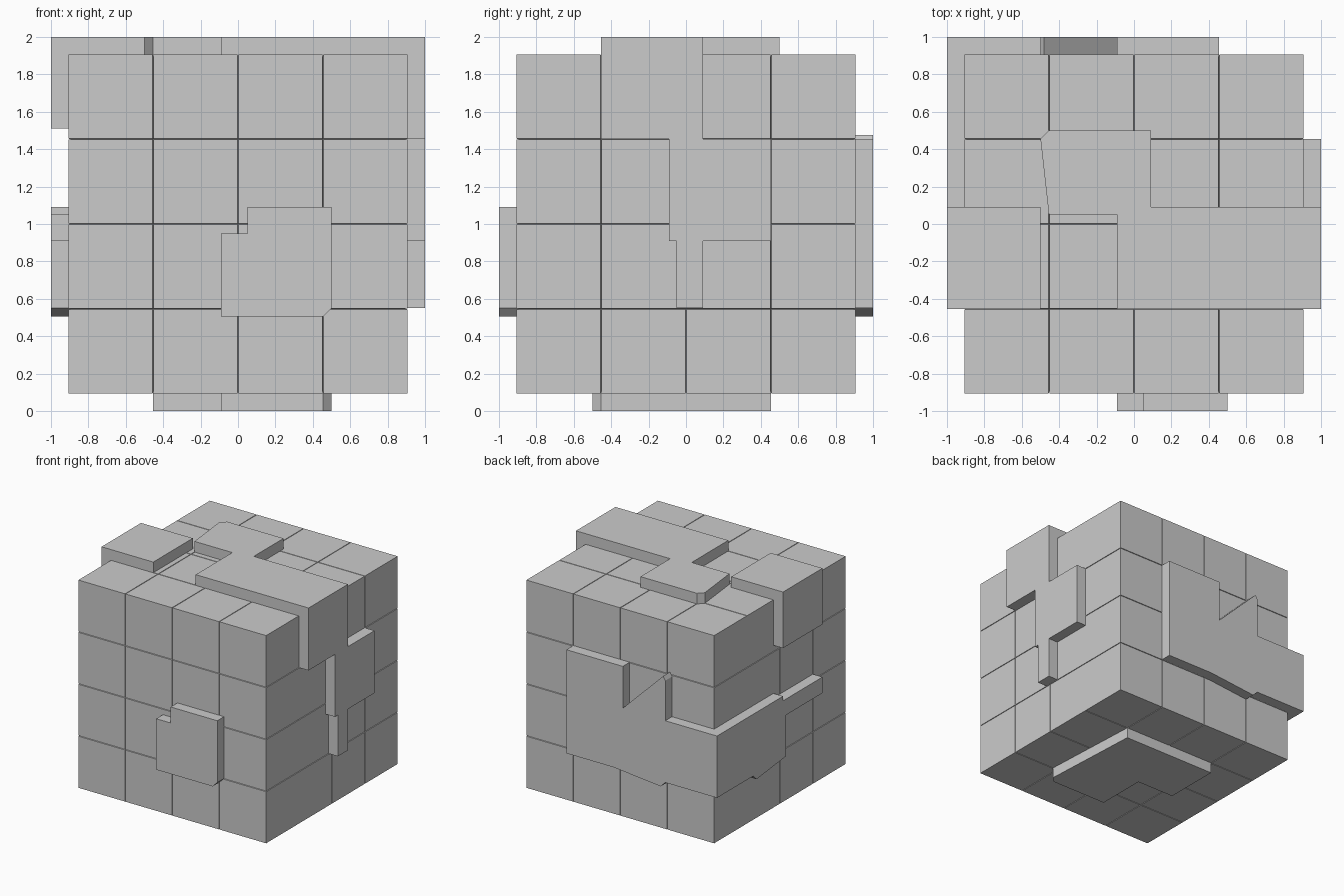
import bpy, bmesh
from mathutils import Vector

if "Cube" in bpy.data.objects:
    bpy.data.objects.remove(bpy.data.objects["Cube"])

grey = bpy.data.materials.new("light_grey")
grey.diffuse_color = (0.6, 0.6, 0.6, 1)
grey.use_nodes = True
grey.node_tree.nodes["Principled BSDF"].inputs["Base Color"].default_value = grey.diffuse_color

HALF = 0.907       # half width of the main cube
CELL = HALF / 2    # block size
CZ = 1.0           # centre height


def finish(name, bm):
    bmesh.ops.recalc_face_normals(bm, faces=bm.faces)
    me = bpy.data.meshes.new(name)
    bm.to_mesh(me)
    bm.free()
    me.materials.append(grey)
    ob = bpy.data.objects.new(name, me)
    bpy.context.collection.objects.link(ob)
    return ob


def plate(name, outline, place, low=0.88, high=1.0):
    """Extruded outline; place(u, v, d) maps it on a side of the cube."""
    bm = bmesh.new()
    lo = [bm.verts.new(place(u, v, low)) for u, v in outline]
    hi = [bm.verts.new(place(u, v, high)) for u, v in outline]
    bm.faces.new(lo)
    bm.faces.new(hi)
    n = len(outline)
    for i in range(n):
        j = (i + 1) % n
        bm.faces.new((lo[i], lo[j], hi[j], hi[i]))
    return finish(name, bm)


def box(name, a, b):
    rect = [(a[0], a[1]), (b[0], a[1]), (b[0], b[1]), (a[0], b[1])]
    return plate(name, rect, lambda u, v, d: (u, v, d), a[2], b[2])


# Main cube with thin grooves between the blocks
bm = bmesh.new()
bmesh.ops.create_cube(bm, size=2 * HALF)
lines = (-CELL, 0, CELL)
for axis in range(3):
    no = Vector((0, 0, 0))
    no[axis] = 1
    for g in lines:
        for off in (-0.003, 0, 0.003):
            bmesh.ops.bisect_plane(bm, geom=bm.verts[:] + bm.edges[:] + bm.faces[:],
                                   plane_co=no * (g + off), plane_no=no, dist=1e-5)
for v in bm.verts:
    if any(abs(c - g) < 1e-4 for c in v.co for g in lines):
        for i in range(3):
            if abs(abs(v.co[i]) - HALF) < 1e-4:
                v.co[i] *= (HALF - 0.012) / HALF
bmesh.ops.translate(bm, verts=bm.verts, vec=(0, 0, CZ))
finish("block_cube", bm)

# Side mappings
front = lambda u, v, d: (u, -d, v)
back = lambda u, v, d: (u, d, v)
right = lambda u, v, d: (d, u, v)
left = lambda u, v, d: (-d, u, v)
top = lambda u, v, d: (u, v, CZ + d)
bottom = lambda u, v, d: (u, v, CZ - d)

# Top: corner-cut slab joined to the long block that hangs over the right side
plate("top_slab", [(-.455, .05), (-.09, .05), (-.09, -.455), (.96, -.455), (.96, .09),
                   (.09, .09), (.09, .5), (-.455, .5), (-.5, .455)], top)
box("top_right_block", (.5, -.455, 1.455), (1, .09, 2))
box("top_left_block", (-1, -.455, 1.51), (-.5, .09, 2))

# Front: notched plate
plate("front_plate", [(-.09, .505), (.455, .505), (.5, .55), (.5, 1.09), (.05, 1.09),
                      (.05, .95), (-.09, .95)], front)

# Right: square plate with a narrow leg
plate("right_plate", [(-.05, .55), (.09, .55), (.09, .91), (.455, .91), (.455, 1.455),
                      (-.09, 1.455), (-.09, .91), (-.05, .91)], right)

# Back: large plate with a slanted notch, wrapping round the left corner
plate("back_plate", [(.455, .55), (.455, 1.455), (-.09, 1.455), (-.09, 1.09),
                     (-.48, 1.475), (-.5, 1.44), (-.5, 1.09), (-1, 1.09), (-1, .55),
                     (-.5, .55), (-.455, .505), (0, .55)], back)
plate("left_plate", [(1, .55), (1, 1.09), (.09, 1.09), (.09, 1.05), (-.455, 1.05),
                     (-.455, .91), (.05, .91), (.05, .55), (.455, .505), (.5, .55)], left)

# Bottom: stepped foot
plate("bottom_plate", [(.455, .455), (.5, -.455), (.455, -.5), (-.09, -.5), (-.09, -.05),
                       (-.455, -.05), (-.455, .455)], bottom)
